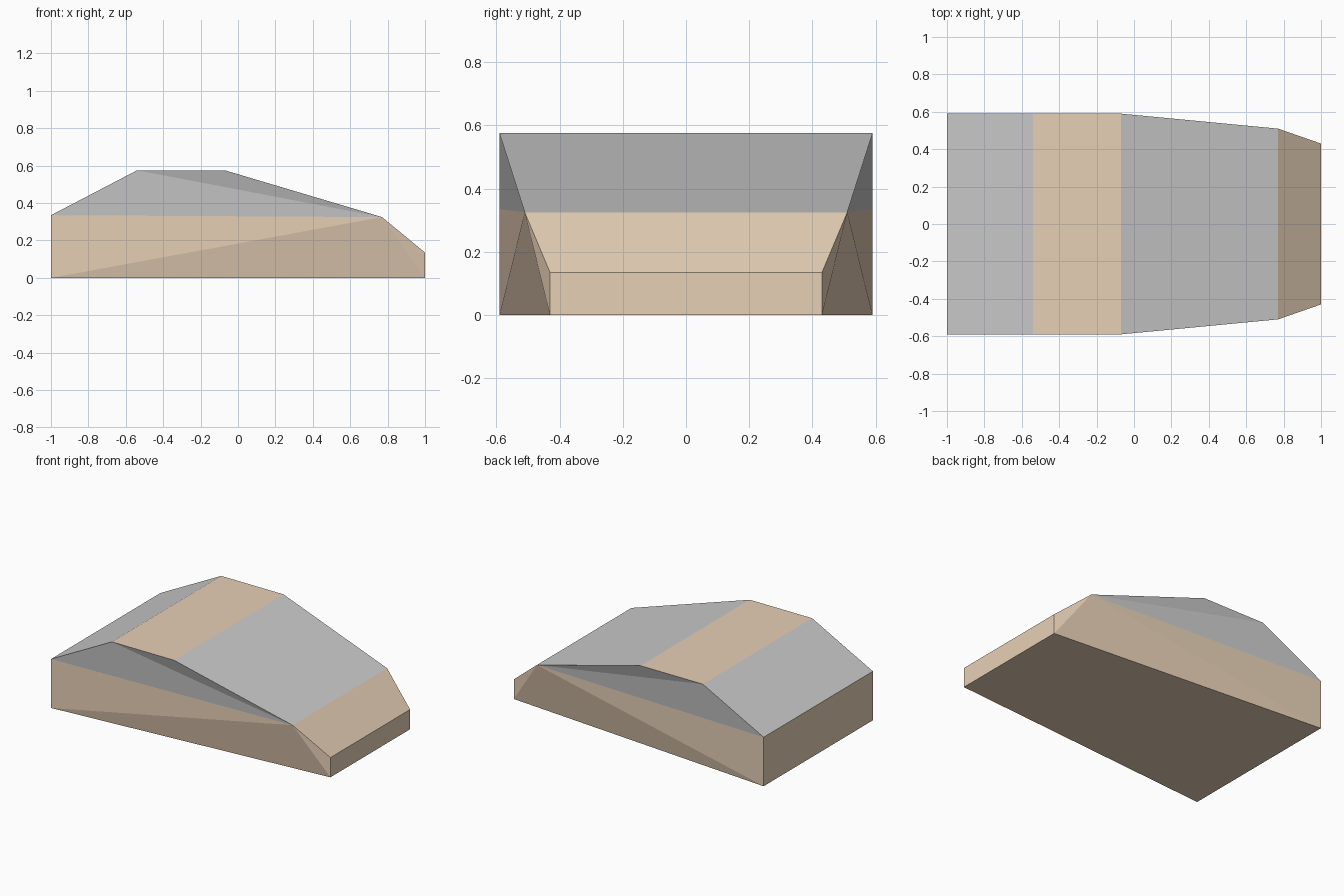
import bpy, bmesh

if "Cube" in bpy.data.objects:
    bpy.data.objects.remove(bpy.data.objects["Cube"])

# Side profile of the car, tail to nose: x, half width, z
tail, roof_back, roof_front, hood, nose = PROFILE = [
    (-1.0, 0.59, 0.335), (-0.54, 0.59, 0.575), (-0.07, 0.59, 0.575),
    (0.77, 0.51, 0.325), (1.0, 0.43, 0.135)]
tail_low, nose_low = (-1.0, 0.59, 0.0), (1.0, 0.43, 0.0)


def build(name, strips, sides, material=None):
    """Strips span the full width; side triangles are mirrored in y."""
    bm = bmesh.new()

    def face(points):
        bm.faces.new([bm.verts.new(p) for p in points])

    for (x0, w0, z0), (x1, w1, z1) in strips:
        face([(x0, -w0, z0), (x1, -w1, z1), (x1, w1, z1), (x0, w0, z0)])
    for tri in sides:
        face([(x, -w, z) for x, w, z in tri])
        face([(x, w, z) for x, w, z in reversed(tri)])
    bmesh.ops.remove_doubles(bm, verts=bm.verts, dist=0.0001)
    mesh = bpy.data.meshes.new(name)
    bm.to_mesh(mesh)
    bm.free()
    if material:
        mesh.materials.append(material)
    obj = bpy.data.objects.new(name, mesh)
    bpy.context.collection.objects.link(obj)


tan = bpy.data.materials.new("tan_paint")
tan.diffuse_color = (0.8, 0.63, 0.47, 1)
tan.use_nodes = True
tan.node_tree.nodes["Principled BSDF"].inputs["Base Color"].default_value = tan.diffuse_color

# Lower body: floor, tail panel, hood slope, nose panel and folded sides
build("lower_body",
      [(nose_low, tail_low), (tail_low, tail), (hood, nose), (nose, nose_low)],
      [(tail_low, hood, tail), (tail_low, nose_low, hood),
       (nose_low, nose, hood)], tan)

# Roof panel
build("roof", [(roof_back, roof_front)], [], tan)

# Windows: rear glass, windscreen and folded side glass
build("windows", [(tail, roof_back), (roof_front, hood)],
      [(tail, hood, roof_back), (roof_back, hood, roof_front)])
